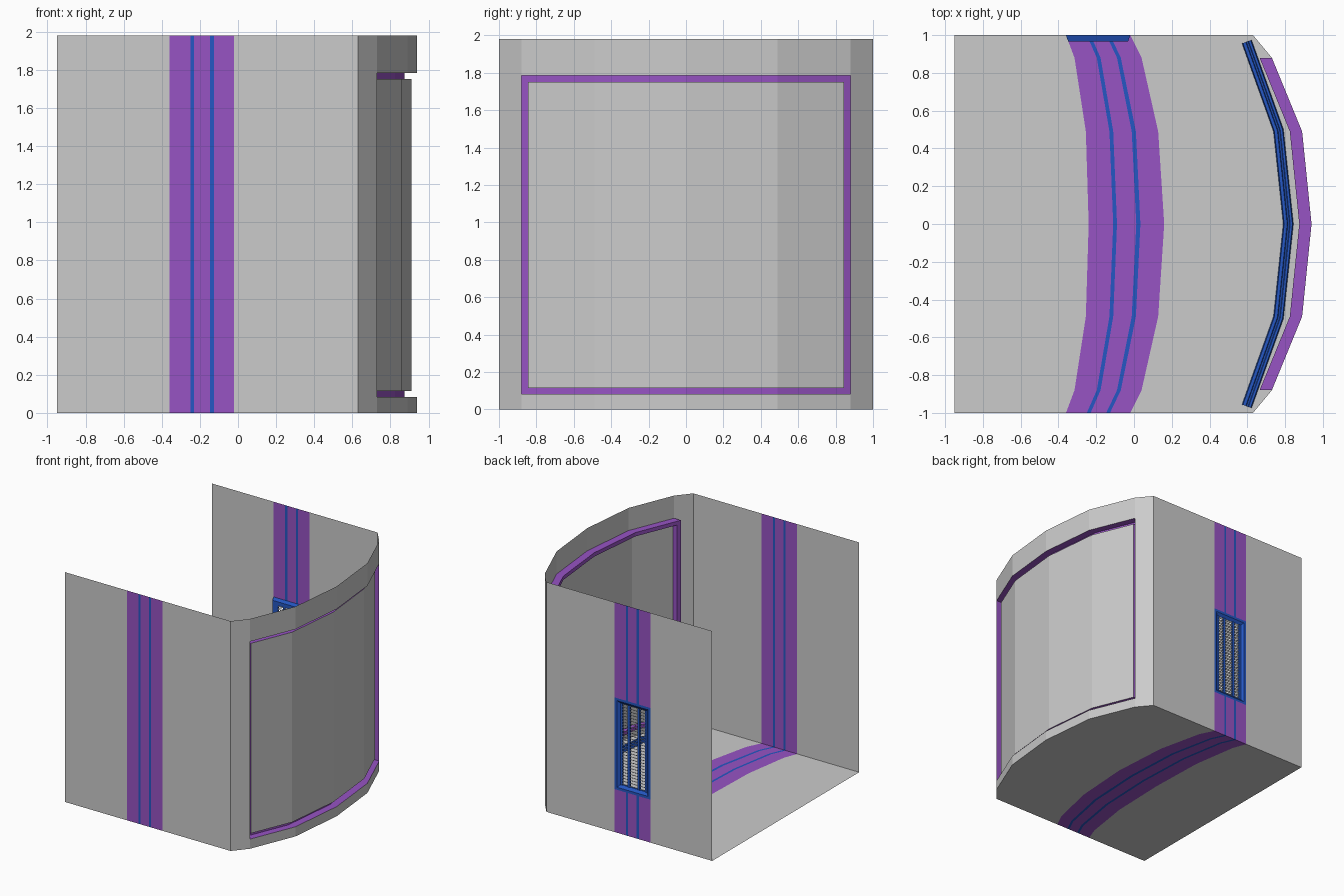
import bpy, bmesh
from mathutils import Matrix, Vector

if "Cube" in bpy.data.objects:
    bpy.data.objects.remove(bpy.data.objects["Cube"])


def material(name, rgb):
    m = bpy.data.materials.new(name)
    m.diffuse_color = (*rgb, 1)
    m.use_nodes = True
    m.node_tree.nodes["Principled BSDF"].inputs["Base Color"].default_value = m.diffuse_color
    return m


GREY = material("grey", (0.8, 0.8, 0.8))
PURPLE = material("purple", (0.31, 0.087, 0.55))
BLUE = material("blue", (0.018, 0.096, 0.55))
MATS = [GREY, PURPLE, BLUE]


def finish(bm, name, mats=MATS):
    bmesh.ops.remove_doubles(bm, verts=bm.verts, dist=0.0005)
    bmesh.ops.recalc_face_normals(bm, faces=bm.faces)
    me = bpy.data.meshes.new(name)
    bm.to_mesh(me)
    bm.free()
    for m in mats:
        me.materials.append(m)
    ob = bpy.data.objects.new(name, me)
    bpy.context.collection.objects.link(ob)
    return ob


def quad(bm, pts, mat=0):
    f = bm.faces.new([bm.verts.new(p) for p in pts])
    f.material_index = mat


H = 1.98
LEFT = -0.95
STRIPES = [0, 1, 2, 1, 2, 1, 0]              # colour of each column
Z_VENT = (0.37, 1.16)
# |y|: x of the stripe edges, then x of the bowed wall
ROWS = {
    1.0: (-0.36, -0.25, -0.23, -0.147, -0.127, -0.02, 0.63),
    0.88: (-0.315, -0.197, -0.177, -0.09, -0.07, 0.04, 0.73),
    0.49: (-0.255, -0.13, -0.11, -0.012, 0.01, 0.128, 0.89),
    0.0: (-0.24, -0.11, -0.09, 0.012, 0.034, 0.16, 0.94),
}
YS = [-1, -0.88, -0.49, 0, 0.49, 0.88, 1]


def row(y):
    return (LEFT,) + ROWS[abs(y)]


# Floor with curved stripes
bm = bmesh.new()
for y0, y1 in zip(YS, YS[1:]):
    a, b = row(y0), row(y1)
    for i, m in enumerate(STRIPES):
        quad(bm, [(a[i], y0, 0), (a[i + 1], y0, 0), (b[i + 1], y1, 0), (b[i], y1, 0)], m)
finish(bm, "floor")

# Striped side walls, the back one with a vent opening
for name, y in (("front_wall", -1), ("back_wall", 1)):
    bm = bmesh.new()
    xs = row(1)
    zs = (0, *Z_VENT, H)
    for i, m in enumerate(STRIPES):
        for k in range(3):
            if y > 0 and k == 1 and m:
                continue
            quad(bm, [(xs[i], y, zs[k]), (xs[i + 1], y, zs[k]),
                      (xs[i + 1], y, zs[k + 1]), (xs[i], y, zs[k + 1])], m)
    finish(bm, name)


# Bowed wall with a purple groove around a raised panel
def bow(y):
    for y0, y1 in zip(YS, YS[1:]):
        if y0 <= y <= y1:
            t = (y - y0) / (y1 - y0)
            return row(y0)[-1] * (1 - t) + row(y1)[-1] * t


def strip(bm, ys, low, high, mat=0):
    """Bowed strip between (inward offset, z) pairs."""
    for y0, y1 in zip(ys, ys[1:]):
        quad(bm, [(bow(y0) - low[0], y0, low[1]), (bow(y1) - low[0], y1, low[1]),
                  (bow(y1) - high[0], y1, high[1]), (bow(y0) - high[0], y0, high[1])], mat)


OUT, IN = 0.88, 0.845                        # half widths of opening and panel
Z0, Z1, Z2, Z3 = 0.083, 0.115, 1.752, 1.785
DEEP, PANEL = 0.065, 0.03
wide = [-OUT, -0.49, 0, 0.49, OUT]
narrow = [-IN, -0.49, 0, 0.49, IN]
bm = bmesh.new()
strip(bm, YS, (0, 0), (0, Z0))
strip(bm, YS, (0, Z3), (0, H))
for ends in ([-1, -OUT], [OUT, 1]):
    strip(bm, ends, (0, Z0), (0, Z3))
finish(bm, "bowed_wall")

bm = bmesh.new()
strip(bm, narrow, (PANEL, Z1), (PANEL, Z2))
finish(bm, "bowed_panel")

bm = bmesh.new()
for zo, zi in ((Z0, Z1), (Z3, Z2)):
    strip(bm, wide, (0, zo), (DEEP, zo), 1)
    strip(bm, narrow, (DEEP, zi), (PANEL, zi), 1)
    strip(bm, wide, (DEEP, zo), (DEEP, zi), 1)
for s in (-1, 1):
    strip(bm, sorted((s * IN, s * OUT)), (DEEP, Z1), (DEEP, Z2), 1)
    for y, a, z0, z1 in ((OUT, 0, Z0, Z3), (IN, PANEL, Z1, Z2)):
        x = bow(s * y)
        quad(bm, [(x - a, s * y, z0), (x - DEEP, s * y, z0),
                  (x - DEEP, s * y, z1), (x - a, s * y, z1)], 1)
finish(bm, "groove_trim")

# Vent frame: mitred ring of (inset, y) profile loops
VX0, VX1 = -0.36, -0.02
profile = [(0, 1.0), (0.022, 1.0), (0.045, 0.982), (0.045, 0.965), (0.012, 0.965)]
bm = bmesh.new()


def ring(inset, y):
    x0, x1 = VX0 + inset, VX1 - inset
    z0, z1 = Z_VENT[0] + inset, Z_VENT[1] - inset
    return [(x0, y, z0), (x1, y, z0), (x1, y, z1), (x0, y, z1)]


for j, p in enumerate(profile):
    a, b = ring(*p), ring(*profile[(j + 1) % len(profile)])
    for i in range(4):
        k = (i + 1) % 4
        quad(bm, [a[i], a[k], b[k], b[i]])
finish(bm, "vent_frame", [BLUE])


def box(bm, centre, size, tilt=0):
    mat = (Matrix.Translation(Vector(centre)) @ Matrix.Rotation(tilt, 4, 'X')
           @ Matrix.Diagonal((*size, 1)))
    bmesh.ops.create_cube(bm, size=1, matrix=mat)


# Vent uprights and louvres
mid_z = sum(Z_VENT) / 2
bm = bmesh.new()
for x in (-0.308, -0.237, -0.143, -0.072):
    box(bm, (x, 0.975, mid_z), (0.022, 0.018, 0.71))
finish(bm, "vent_uprights", [BLUE])
bm = bmesh.new()
N = 28
for i in range(N):
    z = Z_VENT[0] + 0.05 + i * (Z_VENT[1] - Z_VENT[0] - 0.1) / (N - 1)
    box(bm, ((VX0 + VX1) / 2, 0.975, z), (0.25, 0.016, 0.004), 0.6)
finish(bm, "vent_louvres", [GREY])

# Low blue rail on the floor behind the bowed wall
path = [(0.597, -0.965), (0.765, -0.495), (0.817, 0), (0.765, 0.495), (0.597, 0.965)]
section = [(-0.027, 0), (-0.022, 0.03), (-0.006, 0.03), (-0.002, 0.02),
           (0.006, 0.02), (0.01, 0.03), (0.022, 0.03), (0.027, 0)]
bm = bmesh.new()
loops = []
for i, p in enumerate(path):
    t = Vector(path[min(i + 1, 4)]) - Vector(path[max(i - 1, 0)])
    n = Vector((t.y, -t.x)).normalized()
    loops.append([bm.verts.new((p[0] + n.x * o, p[1] + n.y * o, z + 0.001))
                  for o, z in section])
for a, b in zip(loops, loops[1:]):
    for i in range(len(section)):
        k = (i + 1) % len(section)
        bm.faces.new((a[i], a[k], b[k], b[i]))
bm.faces.new(loops[0])
bm.faces.new(loops[-1])
finish(bm, "floor_rail", [BLUE])
